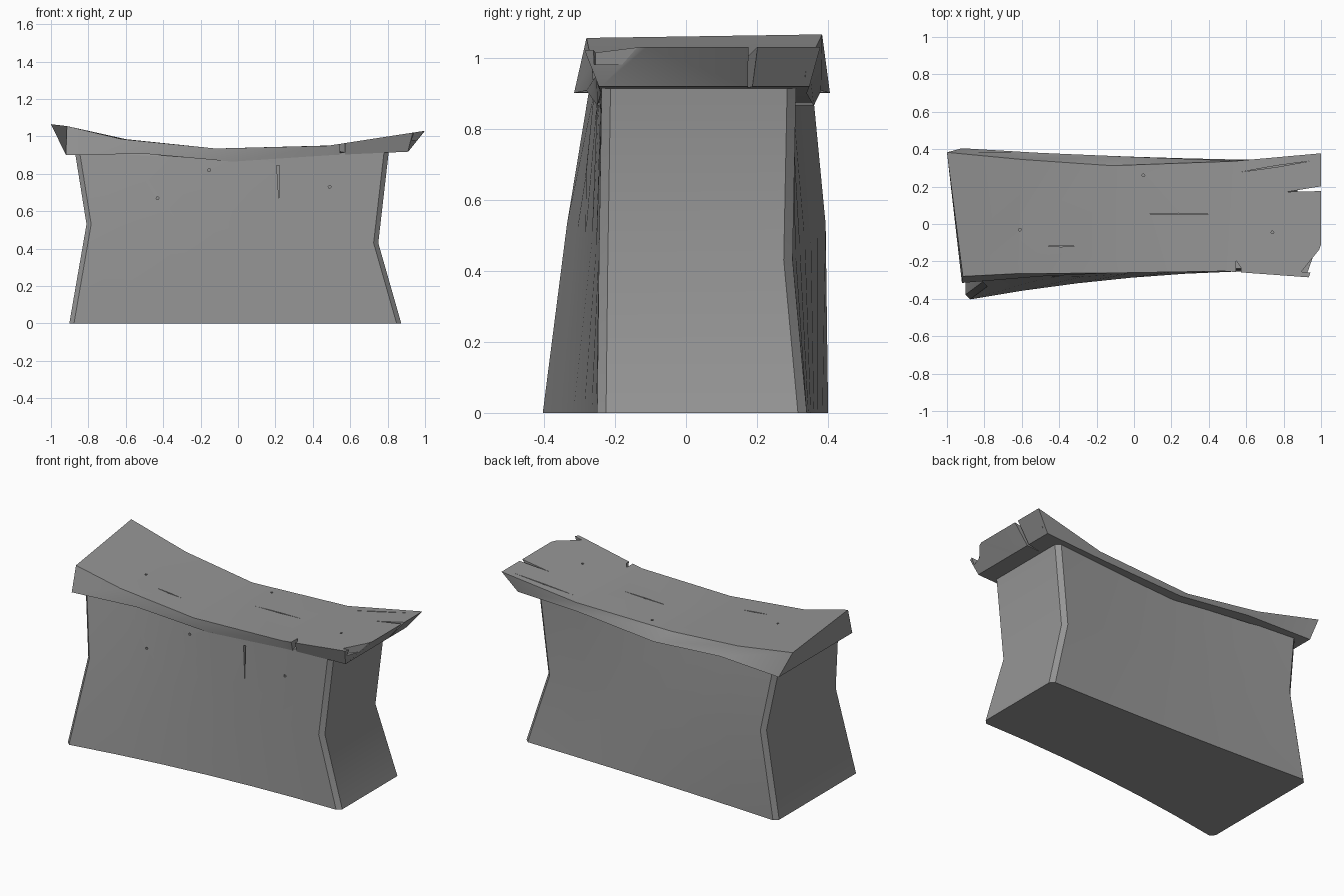
import bpy, bmesh, math
from mathutils import Vector

if "Cube" in bpy.data.objects:
    bpy.data.objects.remove(bpy.data.objects["Cube"])

stone = bpy.data.materials.new("dark_stone")
stone.diffuse_color = (0.30, 0.30, 0.30, 1)
stone.use_nodes = True
stone.node_tree.nodes["Principled BSDF"].inputs["Base Color"].default_value = stone.diffuse_color


def finish(bm, name, smooth=False):
    bmesh.ops.recalc_face_normals(bm, faces=bm.faces)
    me = bpy.data.meshes.new(name)
    bm.to_mesh(me)
    bm.free()
    me.materials.append(stone)
    ob = bpy.data.objects.new(name, me)
    bpy.context.collection.objects.link(ob)
    if smooth:
        bpy.context.view_layer.objects.active = ob
        ob.select_set(True)
        bpy.ops.object.shade_smooth_by_angle(angle=math.radians(34))
        ob.select_set(False)
    return ob


def loft(rings):
    """Closed solid through equal-length rings of points."""
    bm = bmesh.new()
    rows = [[bm.verts.new(p) for p in r] for r in rings]
    n = len(rows[0])
    for a, b in zip(rows, rows[1:]):
        for i in range(n):
            j = (i + 1) % n
            bm.faces.new((a[i], a[j], b[j], b[i]))
    bm.faces.new(rows[0])
    bm.faces.new(rows[-1])
    return bm


def prism(bm, pts, axis, lo, hi):
    """Extrude a 2D outline along y or z."""
    def at(p, h):
        return (p[0], h, p[1]) if axis == 'y' else (p[0], p[1], h)
    a = [bm.verts.new(at(p, lo)) for p in pts]
    b = [bm.verts.new(at(p, hi)) for p in pts]
    for i in range(len(pts)):
        j = (i + 1) % len(pts)
        bm.faces.new((a[i], a[j], b[j], b[i]))
    bm.faces.new(a)
    bm.faces.new(b)


def hexagon(x, y, r=0.008):
    return [(x + r * math.cos(k * math.pi / 3), y + r * math.sin(k * math.pi / 3)) for k in range(6)]


def crack(x0, y0, x1, y1, w=0.004):
    return [(x0, y0), ((x0 + x1) / 2, (y0 + y1) / 2 - w), (x1, y1), ((x0 + x1) / 2, (y0 + y1) / 2 + w)]


def cut(target, cutter):
    cutter.hide_render = True
    cutter.display_type = 'WIRE'
    m = target.modifiers.new("damage", 'BOOLEAN')
    m.operation = 'DIFFERENCE'
    m.solver = 'EXACT'
    m.object = cutter


def quad(v, t):
    """Curve through three values at t = 0, 0.5, 1."""
    return v[0] * (1 - t) * (1 - 2 * t) + v[1] * 4 * t * (1 - t) + v[2] * t * (2 * t - 1)


# Waisted stone body: bottom, waist and top rings with chamfered corners
# x left, x right, then z, front y and back y at left, middle and right
LEVELS = [
    (-0.902, 0.873, (0, 0, 0), (-0.403, -0.287, -0.25), (0.40, 0.36, 0.34)),
    (-0.81, 0.75, (0.53, 0.48, 0.43), (-0.335, -0.265, -0.245), (0.393, 0.335, 0.30)),
    (-0.873, 0.808, (0.925, 0.885, 0.935), (-0.27, -0.243, -0.237), (0.355, 0.30, 0.31)),
]
rings = []
for xl, xr, z, fy, by in LEVELS:
    c = 0.025
    ts = [i / 6 for i in range(7)]
    xs = [xl + c + (xr - xl - 2 * c) * t for t in ts]
    front = [(x, quad(fy, t), quad(z, t)) for x, t in zip(xs, ts)]
    back = [(x, quad(by, t), quad(z, t)) for x, t in zip(xs, ts)][::-1]
    rings.append(front + [(xr, fy[2] + c, z[2]), (xr, by[2] - c, z[2])]
                 + back + [(xl, by[0] - c, z[0]), (xl, fy[0] + c, z[0])])
body = finish(loft(rings), "stone_body", True)

# Sagging top slab: sections of front bottom, front top, back top, back bottom
slab_bm = loft([
    [(-0.92, -0.315, 0.90), (-0.915, -0.28, 1.055), (-1.0, 0.383, 1.065), (-0.92, 0.405, 0.90)],
    [(-0.50, -0.28, 0.907), (-0.62, -0.265, 0.985), (-0.60, 0.345, 0.985), (-0.50, 0.38, 0.907)],
    [(-0.03, -0.25, 0.865), (-0.12, -0.262, 0.935), (-0.12, 0.312, 0.935), (-0.03, 0.36, 0.865)],
    [(0.50, -0.24, 0.90), (0.48, -0.252, 0.95), (0.52, 0.335, 0.952), (0.50, 0.34, 0.90)],
    [(0.91, -0.245, 0.918), (1.0, -0.29, 1.03), (1.0, 0.378, 1.03), (0.91, 0.347, 0.918)],
])
bmesh.ops.recalc_face_normals(slab_bm, faces=slab_bm.faces)
# Broken front right corner
p = [Vector((1, -0.11, 1.03)), Vector((0.93, -0.28, 1.005)), Vector((0.908, -0.245, 0.918))]
nrm = (p[1] - p[0]).cross(p[2] - p[0])
if nrm.x < 0:
    nrm.negate()
bmesh.ops.bisect_plane(slab_bm, geom=slab_bm.verts[:] + slab_bm.edges[:] + slab_bm.faces[:],
                       plane_co=p[0], plane_no=nrm, clear_outer=True)
bmesh.ops.holes_fill(slab_bm, edges=slab_bm.edges[:], sides=0)
slab = finish(slab_bm, "top_slab", True)

# Slab damage: split end, chipped corner, front nick, hairline cracks and pits
bm = bmesh.new()
prism(bm, [(0.82, 0.172), (1.1, 0.178), (1.1, 0.218)], 'z', 0.8, 1.2)
prism(bm, [(1.02, -0.10), (0.895, -0.255), (0.96, -0.262)], 'z', 0.98, 1.2)
prism(bm, [(0.543, -0.35), (0.575, -0.35), (0.572, -0.235), (0.545, -0.195)], 'z', 0.8, 1.2)
for line, floor in [((0.08, 0.055, 0.40, 0.052), 0.925), ((-0.48, -0.118, -0.30, -0.118), 0.94),
                    ((0.57, 0.278, 0.95, 0.338), 0.945)]:
    prism(bm, crack(*line), 'z', floor, 1.2)
for x, y, floor in [(0.05, 0.26, 0.925), (-0.61, -0.03, 0.97), (0.74, -0.045, 0.97)]:
    prism(bm, hexagon(x, y), 'z', floor, 1.2)
cut(slab, finish(bm, "slab_damage_cutter"))

# Body damage: upright crack and pits on the front
bm = bmesh.new()
prism(bm, [(0.207, 0.845), (0.22, 0.635), (0.222, 0.845)], 'y', -0.5, -0.22)
for x, z, y in [(-0.43, 0.67, -0.265), (-0.155, 0.82, -0.235), (0.49, 0.73, -0.23)]:
    prism(bm, hexagon(x, z), 'y', -0.5, y)
cut(body, finish(bm, "body_damage_cutter"))
